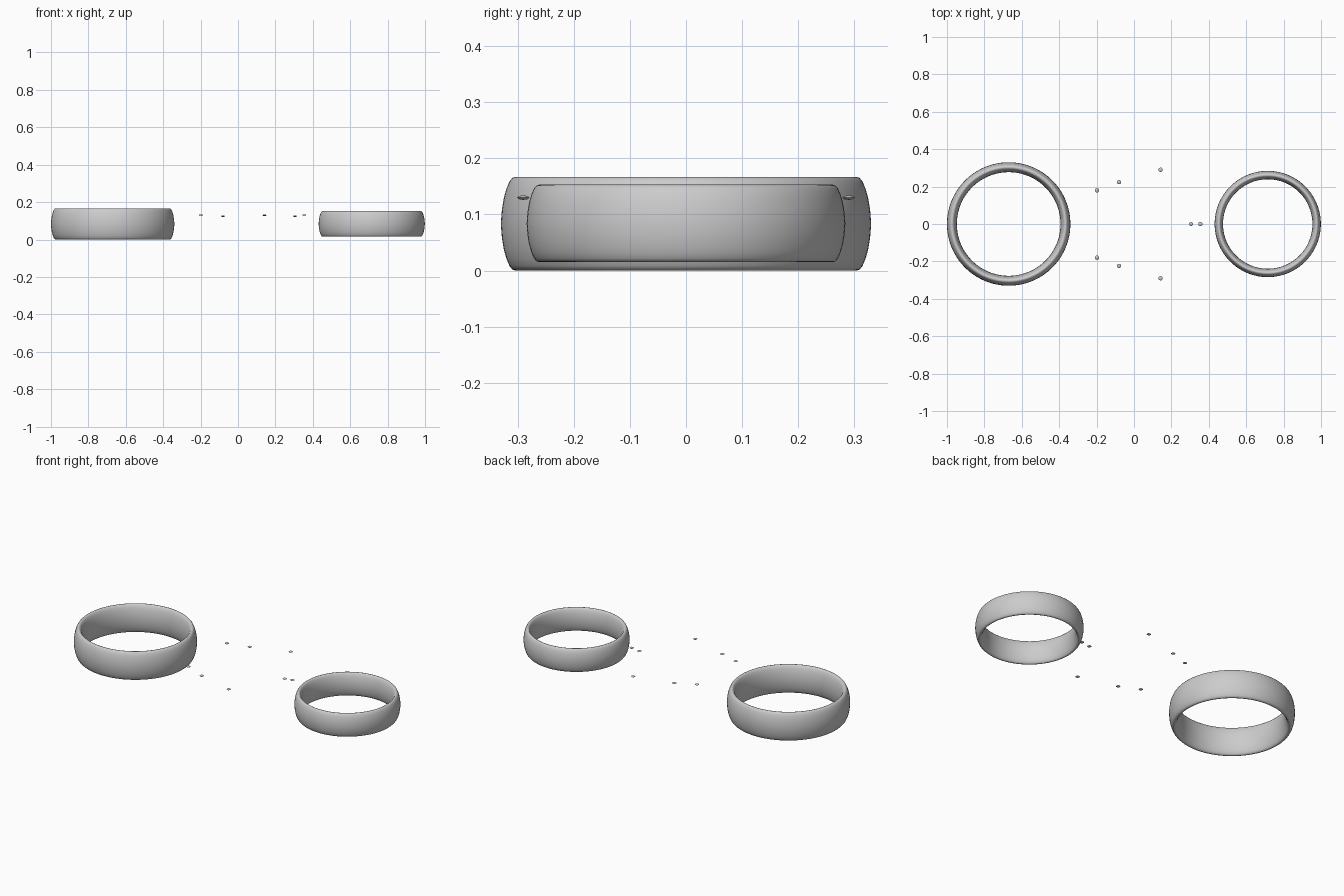
import bpy, bmesh, math

cube = bpy.data.objects.get("Cube")
if cube:
    bpy.data.objects.remove(cube)

metal = bpy.data.materials.new("silver_grey")
metal.use_nodes = True
grey = (0.6, 0.6, 0.61, 1)
metal.diffuse_color = grey
metal.node_tree.nodes["Principled BSDF"].inputs["Base Color"].default_value = grey


def lathe(name, profile, centre, segments, closed=True):
    """Spin an (r, z) profile round the vertical axis."""
    bm = bmesh.new()
    verts = [bm.verts.new((r, 0, z)) for r, z in profile]
    loop = verts + verts[:1] if closed else verts
    edges = [bm.edges.new(pair) for pair in zip(loop, loop[1:])]
    bmesh.ops.spin(bm, geom=verts + edges, cent=(0, 0, 0), axis=(0, 0, 1),
                   angle=math.tau, steps=segments, use_merge=True)
    bmesh.ops.remove_doubles(bm, verts=bm.verts[:], dist=1e-5)
    bmesh.ops.recalc_face_normals(bm, faces=bm.faces[:])
    mesh = bpy.data.meshes.new(name)
    bm.to_mesh(mesh)
    bm.free()
    obj = bpy.data.objects.new(name, mesh)
    obj.location = centre
    mesh.materials.append(metal)
    bpy.context.collection.objects.link(obj)
    bpy.ops.object.select_all(action="DESELECT")
    obj.select_set(True)
    bpy.context.view_layer.objects.active = obj
    bpy.ops.object.shade_smooth_by_angle(angle=math.radians(50))
    return obj


def band(name, x, z, outer, inner, height):
    """Domed ring band with a softly rounded inside."""
    mid, wide, h = (outer + inner) / 2, (outer - inner) / 2, height / 2
    half = [(0, 1), (.22, .98), (.42, .9), (.62, .75), (.8, .55),
            (.93, .3), (1, 0)]
    dome = half + [(u, -v) for u, v in half[-2::-1]]
    inside = [(-u, -v) for u, v in dome[1:-1]]
    profile = [(mid + u * wide, v * h) for u, v in dome + inside]
    lathe(name, profile, (x, 0, z), 128)


# Two bands
band("large_band", -0.67, 0.0835, 0.33, 0.277, 0.167)
band("small_band", 0.715, 0.084, 0.284, 0.239, 0.138)

# Small loose stones: lens shaped, mirrored front to back
lens = [(0, -.004), (.007, -.003), (.0115, 0), (.007, .003), (0, .004)]
stones = [(-.198, .18, .131), (-.08, .224, .125), (.142, .29, .130),
          (.305, 0, .125), (.355, 0, .131)]
for i, (x, y, z) in enumerate(stones):
    for side, sign in (("back", 1), ("front", -1)):
        if y or sign > 0:
            lathe(f"stone_{side}_{i + 1}", lens, (x, sign * y, z), 16, False)
